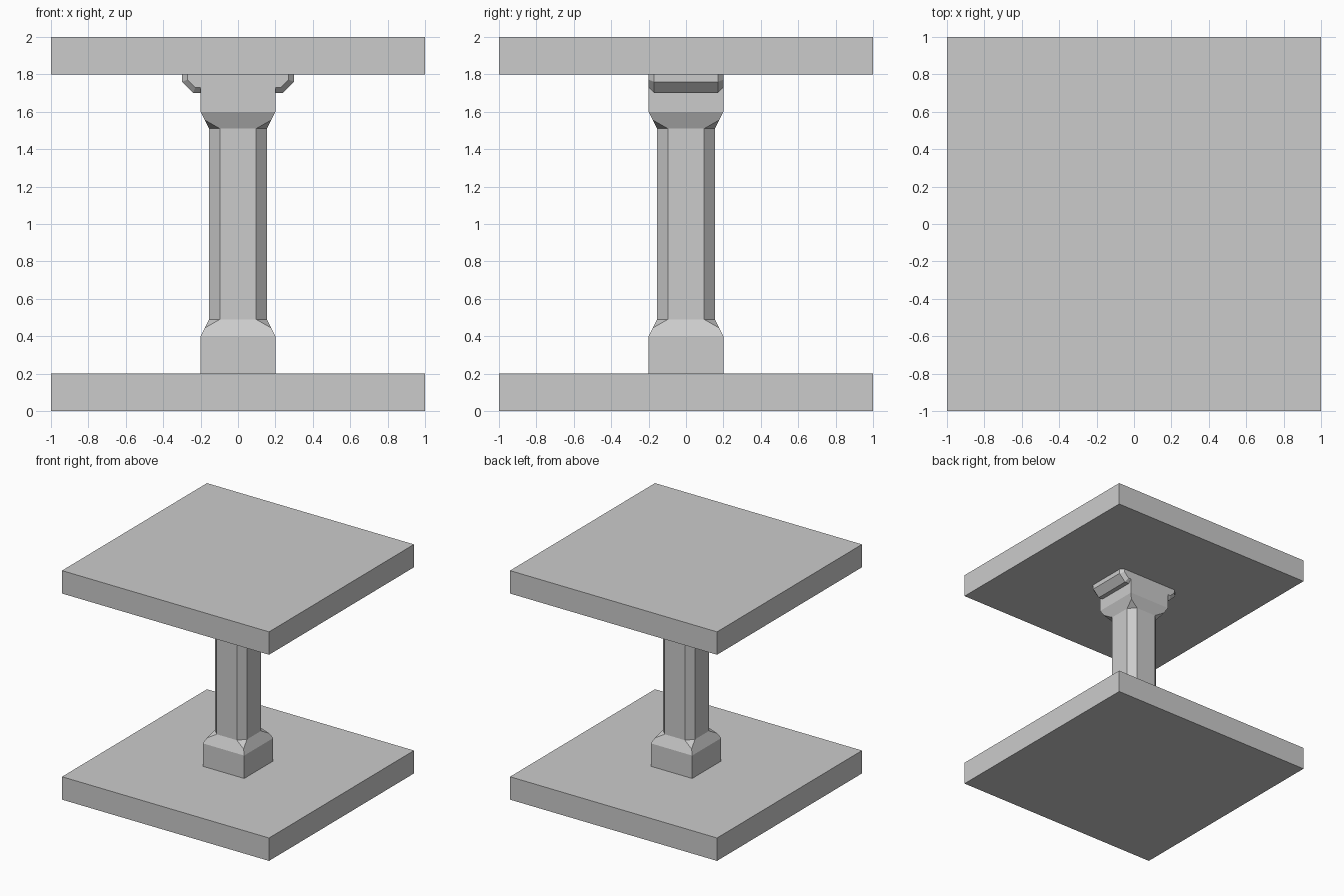
import bpy, bmesh
from mathutils import Matrix, Vector

if "Cube" in bpy.data.objects:
    bpy.data.objects.remove(bpy.data.objects["Cube"])


def finish(bm, name):
    bmesh.ops.remove_doubles(bm, verts=bm.verts, dist=1e-4)
    bmesh.ops.recalc_face_normals(bm, faces=bm.faces)
    mesh = bpy.data.meshes.new(name)
    bm.to_mesh(mesh)
    bm.free()
    ob = bpy.data.objects.new(name, mesh)
    bpy.context.collection.objects.link(ob)
    return ob


def face(bm, pts):
    bm.faces.new([bm.verts.new(p) for p in pts])


def slab(name, z):
    bm = bmesh.new()
    bmesh.ops.create_cube(bm, size=1, matrix=Matrix.Translation((0, 0, z))
                          @ Matrix.Diagonal((2, 2, 0.2, 1)))
    return finish(bm, name)


# Floor and ceiling slabs
slab("floor_slab", 0.1)
slab("ceiling_slab", 1.9)

# Column: square ends easing into an octagonal shaft, one quarter turned four times
B, H, R, F = 0.2, 0.178, 0.155, 0.097   # block, hip point, shaft radius, half flat
Z0, Z1, ZH, Z2 = 0.2, 0.4, 0.444, 0.49
bm = bmesh.new()
for k in range(4):
    turn = Matrix.Rotation(k * 1.5707963268, 4, 'Z')

    def add(pts):
        face(bm, [turn @ Vector(p) for p in pts])

    for end in (False, True):
        def z(v):
            return 2 - v if end else v
        add([(B, -B, z(Z0)), (B, B, z(Z0)), (B, B, z(Z1)), (B, -B, z(Z1))])
        add([(B, -B, z(Z1)), (B, B, z(Z1)), (H, H, z(ZH)),
             (R, F, z(Z2)), (R, -F, z(Z2)), (H, -H, z(ZH))])
        add([(H, H, z(ZH)), (F, R, z(Z2)), (R, F, z(Z2))])
    for a, b in (((R, -F), (R, F)), ((R, F), (F, R))):
        add([(*a, Z2), (*b, Z2), (*b, 2 - Z2), (*a, 2 - Z2)])
finish(bm, "column")

# Brackets under the ceiling, left and right, with bevelled front and back edges
outer = [(0.30, 1.80), (0.30, 1.76), (0.24, 1.70), (0.20, 1.70)]
inner = [(0.27, 1.80), (0.27, 1.772), (0.228, 1.73), (0.20, 1.73)]
sections = [(-0.2, inner), (-0.17, outer), (0.17, outer), (0.2, inner)]
for side, name in ((-1, "left_bracket"), (1, "right_bracket")):
    bm = bmesh.new()
    for (ya, pa), (yb, pb) in zip(sections, sections[1:]):
        for i in range(3):
            face(bm, [(side * x, y, zz) for y, (x, zz) in
                      ((ya, pa[i]), (ya, pa[i + 1]), (yb, pb[i + 1]), (yb, pb[i]))])
    for y in (-0.2, 0.2):
        face(bm, [(side * x, y, zz) for x, zz in inner + [(0.20, 1.80)]])
    finish(bm, name)
